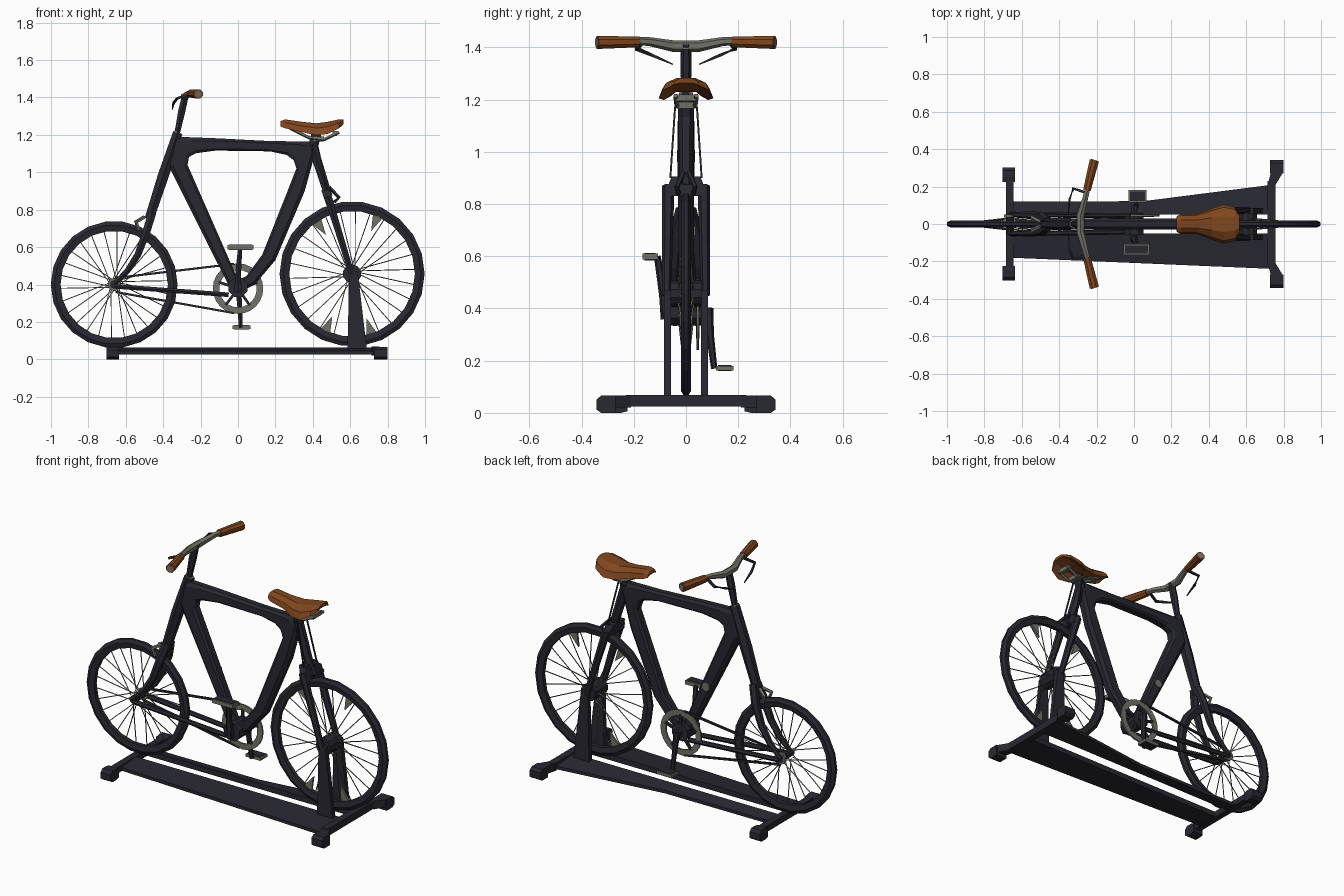
import bpy, bmesh, math
from mathutils import Vector as V

def material(name, rgb):
    m = bpy.data.materials.new(name)
    m.diffuse_color = (*rgb, 1)
    return m

DARK = material("charcoal paint", (0.021, 0.021, 0.031))
GREY = material("warm grey metal", (0.17, 0.165, 0.135))
BROWN = material("brown leather", (0.215, 0.062, 0.013))

def finish(name, bm, mat):
    bmesh.ops.recalc_face_normals(bm, faces=bm.faces)
    me = bpy.data.meshes.new(name)
    bm.to_mesh(me)
    bm.free()
    me.materials.append(mat)
    ob = bpy.data.objects.new(name, me)
    bpy.context.collection.objects.link(ob)
    return ob

def loft(bm, rings, closed=False):
    vs = [[bm.verts.new(p) for p in r] for r in rings]
    n = len(vs[0])
    for a, b in zip(vs, vs[1:] + (vs[:1] if closed else [])):
        for i in range(n):
            bm.faces.new((a[i], a[(i + 1) % n], b[(i + 1) % n], b[i]))
    if not closed:
        bm.faces.new(vs[0])
        bm.faces.new(vs[-1])

def tube(bm, pts, radii, sides=6):
    pts = [V(p) for p in pts]
    if not isinstance(radii, (list, tuple)):
        radii = [radii] * len(pts)
    rings = []
    for i, p in enumerate(pts):
        d = (pts[min(i + 1, len(pts) - 1)] - pts[max(i - 1, 0)]).normalized()
        u = d.cross(V((0, 1, 0)) if abs(d.y) < 0.8 else V((0, 0, 1))).normalized()
        w = d.cross(u)
        ring = []
        for k in range(sides):
            a = 2 * math.pi * (k + 0.5) / sides
            ring.append(p + radii[i] * (u * math.cos(a) + w * math.sin(a)))
        rings.append(ring)
    loft(bm, rings)

def hull(bm, pts):
    vs = [bm.verts.new(p) for p in pts]
    bmesh.ops.convex_hull(bm, input=vs)

def box(bm, x0, x1, y0, y1, z0, z1):
    hull(bm, [(x, y, z) for x in (x0, x1) for y in (y0, y1) for z in (z0, z1)])

def tubes(name, mat, *specs):
    bm = bmesh.new()
    for s in specs:
        tube(bm, *s)
    return finish(name, bm, mat)

def ring(bm, cx, cy, cz, section, seg):
    # section: (radius, y) points swept around the y axis
    loft(bm, [[(cx + r * math.cos(a), cy + y, cz + r * math.sin(a)) for r, y in section]
              for a in (2 * math.pi * k / seg for k in range(seg))], True)

# wheels: tyre, hub, spokes
def wheel(label, cx, cz, R, hub_r, hub_w, n):
    bm = bmesh.new()
    ring(bm, cx, 0, cz, [(R, -0.008), (R, 0.008), (R - 0.02, 0.019), (R - 0.052, 0.013),
                         (R - 0.052, -0.013), (R - 0.02, -0.019)], 22)
    finish(label + " tyre", bm, DARK)
    tubes(label + " hub", DARK, ([(cx, -hub_w, cz), (cx, hub_w, cz)], hub_r, 10))
    bm = bmesh.new()
    for k in range(n):
        a = 2 * math.pi * (k + 0.3) / n
        b = a + (0.5 if k % 4 < 2 else -0.5)
        tube(bm, [(cx + 0.03 * math.cos(b), 0.03 * (-1) ** k, cz + 0.03 * math.sin(b)),
                  (cx + (R - 0.045) * math.cos(a), 0, cz + (R - 0.045) * math.sin(a))],
             0.0032, 3)
    finish(label + " spokes", bm, GREY)

wheel("small wheel", -0.662, 0.40, 0.339, 0.022, 0.055, 26)
wheel("large wheel", 0.61, 0.457, 0.388, 0.05, 0.06, 26)

# wedge reflectors between the large wheel spokes
bm = bmesh.new()
for deg in (66, 124, 245, 288):
    a = math.radians(deg)
    pts = [(0.25, 0), (0.335, -0.08), (0.335, 0.08)]
    hull(bm, [(0.61 + r * math.cos(a + t), y, 0.457 + r * math.sin(a + t))
              for r, t in pts for y in (-0.006, 0.006)])
finish("wheel reflectors", bm, GREY)

# one-piece main frame: outer and inner outline joined by a bevelled section
outline = [((-0.345, 1.19), (-0.262, 1.082)), ((-0.25, 1.187), (-0.225, 1.102)),
           ((-0.12, 1.182), (-0.12, 1.116)), ((0.17, 1.167), (0.17, 1.112)),
           ((0.33, 1.165), (0.26, 1.093)), ((0.38, 1.165), (0.297, 1.065)),
           ((0.42, 1.13), (0.312, 1.02)), ((0.357, 0.90), (0.265, 0.90)),
           ((0.20, 0.53), (0.13, 0.56)), ((0.09, 0.40), (0.045, 0.445)),
           ((0.0, 0.355), (0.0, 0.425)), ((-0.045, 0.385), (-0.015, 0.46)),
           ((-0.374, 1.04), (-0.27, 1.04))]
rings = []
for o, i in outline:
    sec = [(0, 0.016), (0.22, 0.03), (0.85, 0.03), (1, 0.02)]
    sec += [(t, -y) for t, y in reversed(sec)]
    rings.append([(o[0] + (i[0] - o[0]) * t, y, o[1] + (i[1] - o[1]) * t) for t, y in sec])
bm = bmesh.new()
loft(bm, rings, True)
finish("main frame", bm, DARK)
tubes("down tube badge plate", GREY, ([(-0.155, 0.028, 0.69), (-0.155, 0.036, 0.69)], 0.026, 8))

# head tube, steering stem and small wheel fork
tubes("steering stem", DARK,
      ([(-0.28, 0, 1.415), (-0.30, 0, 1.33), (-0.325, 0, 1.21)], [0.02, 0.022, 0.017]),
      ([(-0.322, 0, 1.21), (-0.40, 0, 0.98), (-0.475, 0, 0.75)], [0.03, 0.034, 0.028]))
tubes("stem collar", GREY, ([(-0.322, 0, 1.215), (-0.327, 0, 1.203)], 0.026))
bm = bmesh.new()
for s in (-1, 1):
    tube(bm, [(-0.46, s * 0.015, 0.78), (-0.49, s * 0.04, 0.68), (-0.535, s * 0.045, 0.56),
              (-0.59, s * 0.048, 0.475), (-0.665, s * 0.05, 0.40)],
         [0.025, 0.024, 0.021, 0.018, 0.013])
finish("small wheel fork", bm, DARK)

# large wheel fork with its crown and upper stay
bm = bmesh.new()
tube(bm, [(0.395, 0, 1.15), (0.485, 0, 0.87)], [0.03, 0.024])
hull(bm, [(x + dx, y, z) for x, z, w in ((0.465, 0.905, 0.055), (0.49, 0.83, 0.085))
          for dx in (-0.02, 0.025) for y in (-w, w)])
for s in (-1, 1):
    tube(bm, [(0.48, s * 0.068, 0.87), (0.61, s * 0.074, 0.45)], [0.024, 0.017])
    tube(bm, [(0.42, s * 0.042, 1.17), (0.48, s * 0.06, 0.90)], 0.005, 4)
finish("large wheel fork", bm, DARK)

# brakes: callipers by each tyre
bm, db = bmesh.new(), bmesh.new()
for s in (-1, 1):
    tube(bm, [(-0.50, s * 0.01, 0.76), (-0.545, s * 0.035, 0.735), (-0.53, s * 0.028, 0.69)], 0.011, 5)
    tube(db, [(0.49, s * 0.01, 0.92), (0.54, s * 0.035, 0.865), (0.515, s * 0.028, 0.84)], 0.010, 5)
finish("small wheel brake", bm, GREY)
finish("large wheel brake", db, DARK)

# handlebar, grips and brake levers
bm, gb, lb = bmesh.new(), bmesh.new(), bmesh.new()
tube(bm, [(-0.245, -0.20, 1.425), (-0.26, -0.14, 1.422), (-0.285, -0.05, 1.405), (-0.285, 0.05, 1.405),
          (-0.26, 0.14, 1.422), (-0.245, 0.20, 1.425)], [0.015, 0.017, 0.022, 0.022, 0.017, 0.015])
for s in (-1, 1):
    tube(gb, [(-0.252, s * 0.18, 1.421), (-0.212, s * 0.34, 1.419)], [0.022, 0.027], 8)
    tube(bm, [(-0.22, s * 0.32, 1.419), (-0.212, s * 0.343, 1.419)], 0.019, 8)
    tube(lb, [(-0.265, s * 0.17, 1.415), (-0.325, s * 0.19, 1.395), (-0.345, s * 0.13, 1.37),
              (-0.352, s * 0.05, 1.335)], [0.009, 0.009, 0.008, 0.003], 4)
finish("handlebar", bm, GREY)
finish("handlebar grips", gb, BROWN)
finish("brake levers", lb, DARK)

# seat: x, half width, top, edge height
bm = bmesh.new()
rings = []
for x, w, t, e in [(0.226, 0.04, 1.272, 1.245), (0.25, 0.053, 1.283, 1.236), (0.34, 0.055, 1.27, 1.215),
                   (0.42, 0.085, 1.262, 1.198), (0.48, 0.105, 1.27, 1.205), (0.54, 0.09, 1.283, 1.235),
                   (0.563, 0.05, 1.282, 1.255)]:
    m = e + (t - e) * 0.6
    rings.append([(x, -w, e), (x, -0.85 * w, m), (x, -0.4 * w, t), (x, 0.4 * w, t), (x, 0.85 * w, m),
                  (x, w, e), (x, 0.5 * w, m - 0.008), (x, -0.5 * w, m - 0.008)])
loft(bm, rings)
finish("seat", bm, BROWN)
bm = bmesh.new()
for s in (-1, 1):
    tube(bm, [(0.28, s * 0.015, 1.235), (0.38, s * 0.03, 1.185), (0.46, s * 0.035, 1.175),
              (0.54, s * 0.04, 1.215)], 0.009, 5)
box(bm, 0.40, 0.46, -0.035, 0.035, 1.165, 1.19)
box(bm, 0.505, 0.53, -0.042, 0.042, 1.195, 1.22)
finish("seat rails", bm, GREY)
tubes("seat post", DARK, ([(0.42, 0, 1.21), (0.395, 0, 1.11)], 0.03))

# drive: chainring, bracket, chain and stays
bm, sb = bmesh.new(), bmesh.new()
ring(bm, 0, 0.045, 0.378, [(0.135, -0.005), (0.135, 0.005), (0.1, 0.005), (0.1, -0.005)], 24)
for k in range(5):
    a = 2 * math.pi * k / 5 + 0.3
    tube(sb, [(0, 0.045, 0.378), (0.11 * math.cos(a), 0.045, 0.378 + 0.11 * math.sin(a))], 0.01, 4)
finish("chainring", bm, GREY)
finish("chainring arms", sb, DARK)
tubes("bottom bracket", DARK, ([(0, -0.06, 0.385), (0, 0.06, 0.385)], 0.055, 8),
      ([(0, -0.095, 0.385), (0, 0.1, 0.385)], 0.018, 6))
bm = bmesh.new()
for s in (-1, 1):
    tube(bm, [(-0.66, s * 0.052, 0.39), (-0.05, s * 0.042, 0.345)], 0.014)
finish("frame stays", bm, DARK)
tubes("chain", DARK, ([(-0.655, 0.045, 0.435), (-0.02, 0.045, 0.51)], 0.008, 4),
      ([(-0.655, 0.045, 0.36), (-0.02, 0.045, 0.247)], 0.008, 4))
tubes("small sprocket", GREY, ([(-0.662, 0.036, 0.40), (-0.662, 0.052, 0.40)], 0.035, 10))

# cranks and pedals, one up and one down; dark treads between grey side rails
tubes("cranks", DARK, ([(0, -0.075, 0.36), (0.0, -0.085, 0.45), (0.012, -0.11, 0.60)], [0.022, 0.018, 0.013]),
      ([(0, 0.085, 0.40), (0.008, 0.092, 0.30), (0.015, 0.108, 0.17)], [0.02, 0.015, 0.012]))
bm, tb = bmesh.new(), bmesh.new()
for x0, x1, y0, y1, z0, z1 in ((-0.055, 0.082, -0.167, -0.108, 0.587, 0.61),
                               (-0.03, 0.068, 0.115, 0.182, 0.163, 0.18)):
    box(bm, x0, x1, y0, y1, z0, z1)
    box(tb, x0 + 0.008, x1 - 0.008, y0 + 0.008, y1 - 0.008, z0 - 0.003, z1 + 0.003)
finish("pedals", bm, GREY)
finish("pedal treads", tb, DARK)

# stand: two long plates, two cross bars, feet and wheel posts
for name, outer in (("back stand plate", [(-0.66, 0.12), (0.05, 0.122), (0.74, 0.21)]),
                    ("front stand plate", [(-0.66, -0.18), (0.04, -0.21), (0.74, -0.24)])):
    bm = bmesh.new()
    s = math.copysign(1, outer[0][1])
    loft(bm, [[(x, s * 0.05, 0.03), (x, s * 0.05, 0.062), (x, y, 0.045), (x, y, 0.026)] for x, y in outer])
    finish(name, bm, DARK)
bm = bmesh.new()
box(bm, -0.685, -0.645, -0.25, 0.25, 0.025, 0.062)
box(bm, 0.715, 0.757, -0.23, 0.23, 0.025, 0.068)
finish("stand cross bars", bm, DARK)
bm = bmesh.new()
for s in (-1, 1):
    hull(bm, [(x, s * y, z) for y, z0, z1 in ((0.225, 0.006, 0.06), (0.25, 0.0, 0.066), (0.285, 0.0, 0.066),
              (0.302, 0.012, 0.05)) for x in (-0.702, -0.635) for z in (z0, z1)])
    hull(bm, [(x, s * y, z) for y, z0, z1 in ((0.27, 0.0, 0.066), (0.325, 0.0, 0.066), (0.342, 0.012, 0.052))
              for x in (0.728, 0.80) for z in (z0, z1)])
    hull(bm, [(x, s * y, z) for y, x0, x1 in ((0.21, 0.715, 0.757), (0.275, 0.732, 0.796))
              for x in (x0, x1) for z in (0.02, 0.066)])
finish("stand feet", bm, DARK)
bm = bmesh.new()
for s in (-1, 1):
    hull(bm, [(x, s * y, z) for x, z in ((0.595, 0.47), (0.64, 0.47), (0.69, 0.045), (0.585, 0.045))
              for y in (0.058, 0.085)])
finish("wheel posts", bm, DARK)
